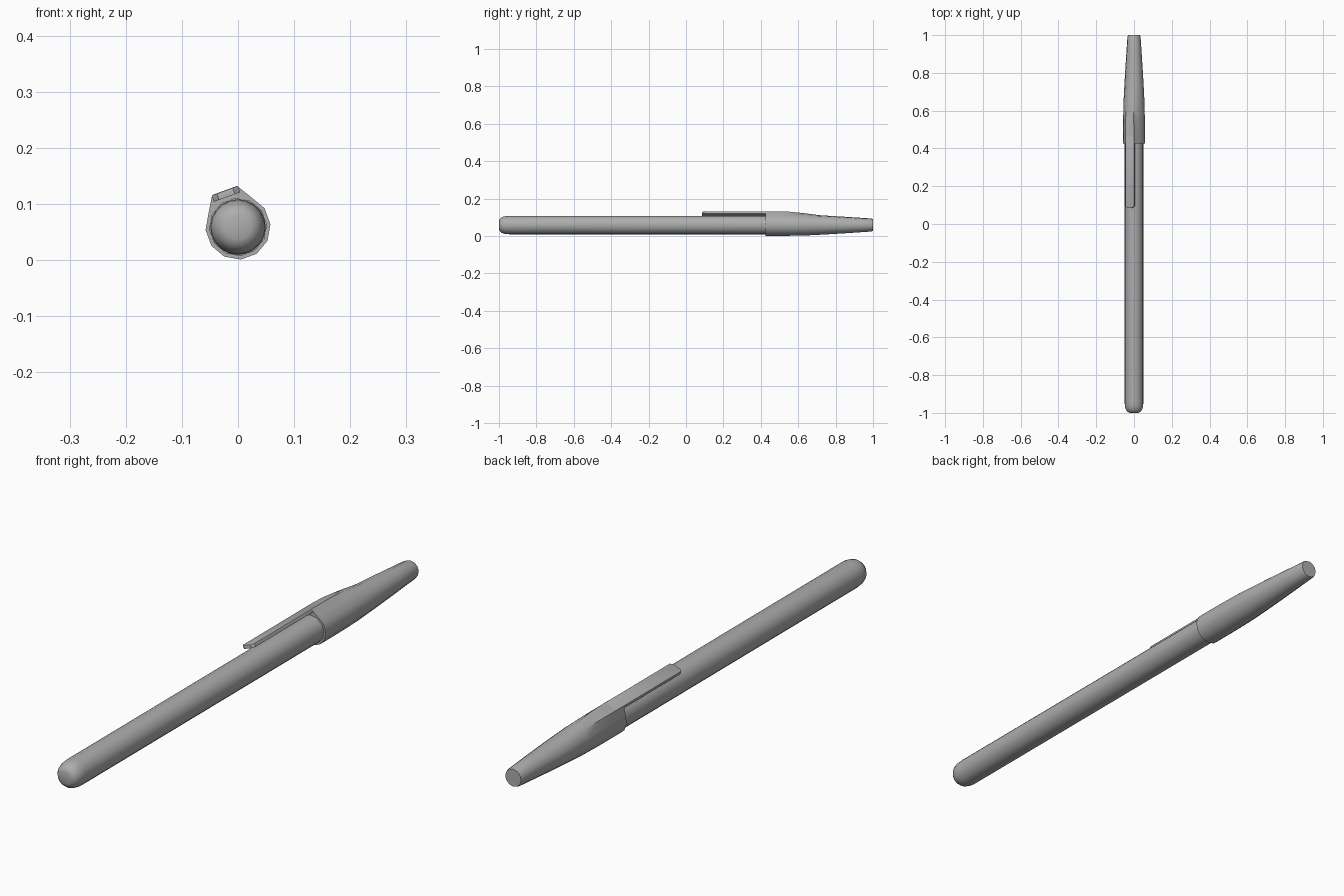
import bpy, bmesh
from math import sin, cos, pi, radians
from mathutils import Matrix, Vector

if "Cube" in bpy.data.objects:
    bpy.data.objects.remove(bpy.data.objects["Cube"], do_unlink=True)

AXIS_Z = 0.059          # height of the pen's centre line
CLIP_ROLL = radians(20)  # clip leans towards the model's right

grey = bpy.data.materials.new("matte_grey")
grey.use_nodes = True
colour = (0.42, 0.42, 0.42, 1)
grey.diffuse_color = colour
grey.node_tree.nodes["Principled BSDF"].inputs["Base Color"].default_value = colour


def ring_at(y, r, sides, start=0.0):
    """Points of a regular ring around the long axis."""
    angles = [start + 2 * pi * i / sides for i in range(sides)]
    return [Vector((r * cos(a), y, r * sin(a))) for a in angles]


def finish(name, bm, sharp):
    bmesh.ops.recalc_face_normals(bm, faces=bm.faces)
    mesh = bpy.data.meshes.new(name)
    bm.to_mesh(mesh)
    bm.free()
    mesh.materials.append(grey)
    obj = bpy.data.objects.new(name, mesh)
    bpy.context.collection.objects.link(obj)
    obj.location.z = AXIS_Z
    bpy.ops.object.select_all(action="DESELECT")
    obj.select_set(True)
    bpy.context.view_layer.objects.active = obj
    bpy.ops.object.shade_smooth_by_angle(angle=radians(sharp))
    return obj


def loft(name, rings, sharp):
    """Skin a list of rings and close both ends."""
    bm = bmesh.new()
    loops = [[bm.verts.new(p) for p in ring] for ring in rings]
    n = len(rings[0])
    for a, b in zip(loops, loops[1:]):
        for i in range(n):
            j = (i + 1) % n
            bm.faces.new((a[i], a[j], b[j], b[i]))
    bm.faces.new(loops[0])
    bm.faces.new(loops[-1])
    return finish(name, bm, sharp)


# Barrel with a rounded end
barrel_profile = [(-1.0, 0.022), (-0.995, 0.034), (-0.983, 0.043),
                  (-0.965, 0.048), (-0.945, 0.0495), (0.6, 0.0495)]
loft("barrel", [ring_at(y, r, 20) for y, r in barrel_profile], 50)

# Cap: open mouth, raised flat under the clip, then a long taper
# Columns: y, radius, height of the raised flat (0 = plain ring)
cap_profile = [(0.46, 0.051, 0), (0.425, 0.051, 0), (0.425, 0.058, 0.069),
               (0.5, 0.058, 0.069), (0.56, 0.0575, 0.067), (0.64, 0.056, 0.06),
               (0.72, 0.052, 0), (0.8, 0.0475, 0), (0.9, 0.041, 0),
               (0.99, 0.035, 0), (1.0, 0.032, 0)]
roll = Matrix.Rotation(-CLIP_ROLL, 3, "Y")
cap_rings = []
for y, r, flat in cap_profile:
    ring = ring_at(y, r, 12, pi / 12)
    if flat:
        for p in ring:
            if p.z > 0.9 * r:
                blend = max(0, (flat - r) / 0.011)
                p.z = max(p.z, flat)
                p.x *= 1 + 0.6 * blend
    cap_rings.append([roll @ p for p in ring])
loft("cap", cap_rings, 40)

# Clip: slim flat strip with clipped tip corners
half, tip, root, corner = 0.025, 0.085, 0.47, 0.01
outline = [(-half, root), (-half, tip + corner), (-half + corner, tip),
           (half - corner, tip), (half, tip + corner), (half, root)]
bm = bmesh.new()
face = bm.faces.new([bm.verts.new((x, y, 0.057)) for x, y in outline])
extruded = bmesh.ops.extrude_face_region(bm, geom=[face])["geom"]
top_verts = [g for g in extruded if isinstance(g, bmesh.types.BMVert)]
bmesh.ops.translate(bm, verts=top_verts, vec=(0, 0, 0.0125))
top_edges = [e for e in bm.edges if all(v in top_verts for v in e.verts)]
bmesh.ops.bevel(bm, geom=top_edges, offset=0.003, segments=2,
                affect="EDGES", profile=0.5)
bmesh.ops.rotate(bm, verts=bm.verts, matrix=roll)
finish("clip", bm, 40)
